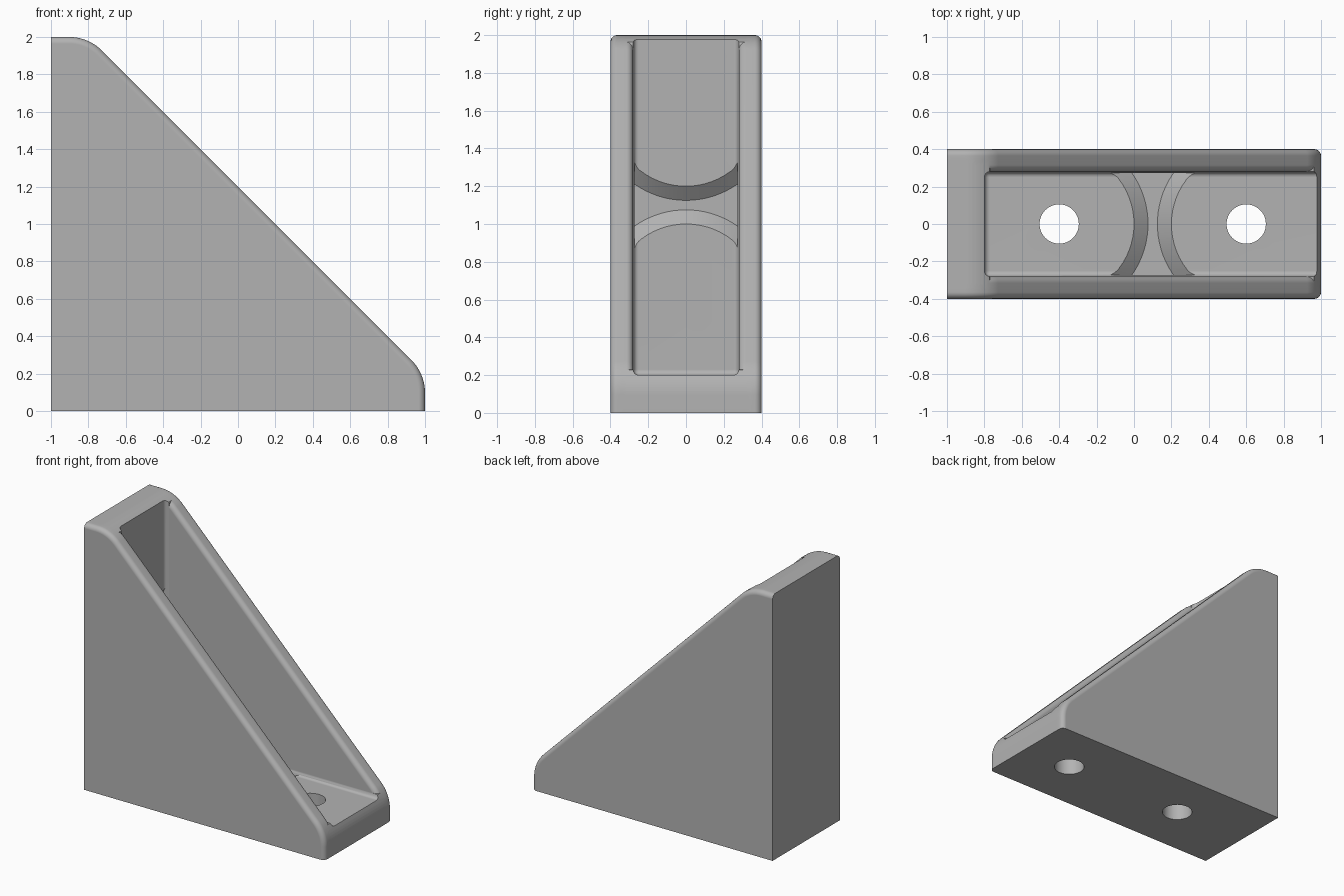
import bpy, bmesh
from math import sin, cos, pi, sqrt, radians
from mathutils import Matrix

if "Cube" in bpy.data.objects:
    bpy.data.objects.remove(bpy.data.objects["Cube"])

WALL_IN, HALF_W, PLATE = 0.28, 0.4, 0.2
HOLES, HOLE_R = (-0.4, 0.6), 0.105
SWAP = Matrix(((0, 0, 1, -1), (0, 1, 0, 0), (1, 0, 0, 1), (0, 0, 0, 1)))  # base <-> back

grey = bpy.data.materials.new("plain grey")
grey.use_nodes = True
grey.diffuse_color = (0.45, 0.45, 0.45, 1)
grey.node_tree.nodes["Principled BSDF"].inputs["Base Color"].default_value = grey.diffuse_color


def finish(bm, name):
    bmesh.ops.recalc_face_normals(bm, faces=bm.faces)
    mesh = bpy.data.meshes.new(name)
    bm.to_mesh(mesh)
    bm.free()
    mesh.materials.append(grey)
    ob = bpy.data.objects.new(name, mesh)
    bpy.context.collection.objects.link(ob)
    return ob


def prism(points, y0, y1):
    """Extrude an x-z outline along y."""
    bm = bmesh.new()
    face = bm.faces.new([bm.verts.new((x, y0, z)) for x, z in points])
    ext = bmesh.ops.extrude_face_region(bm, geom=[face])
    verts = [g for g in ext["geom"] if isinstance(g, bmesh.types.BMVert)]
    bmesh.ops.translate(bm, verts=verts, vec=(0, y1 - y0, 0))
    bmesh.ops.recalc_face_normals(bm, faces=bm.faces)
    return bm


def boolean(target, tool, operation):
    mod = target.modifiers.new(operation, "BOOLEAN")
    mod.object, mod.operation, mod.solver = tool, operation, "EXACT"
    bpy.context.view_layer.objects.active = target
    bpy.ops.object.modifier_apply(modifier=mod.name)
    bpy.data.objects.remove(tool)


# Rounded shoulder at the toe; the one at the top is its reflection
R, N = 0.25, 10
toe = [(1 - R + R * cos(pi / 4 * i / N), 0.2 - R * (sqrt(2) - 1) + R * sin(pi / 4 * i / N))
       for i in range(N + 1)]
head = [(z - 1, x + 1) for x, z in reversed(toe)]
outline = [(-1, 0), (1, 0)] + toe + head + [(-1, 2)]

# L-shaped plates, slightly thick so the pocket cutter leaves fillets
T = PLATE + 0.03
toe_low = [p for p in toe if p[1] < T]
head_low = [(z - 1, x + 1) for x, z in reversed(toe_low)]
ell = [(-1, 0), (1, 0)] + toe_low + [(toe_low[-1][0] - 0.01, T), (T - 1, T),
      (T - 1, toe_low[-1][0] + 0.99)] + head_low + [(-1, 2)]
bracket = finish(prism(ell, -0.34, 0.34), "corner_bracket")

# Pocket between the walls, with rounded inner corners
bm = prism([(PLATE - 1, PLATE), (3, PLATE), (3, 4), (PLATE - 1, 4)], -WALL_IN, WALL_IN)
inner = [e for e in bm.edges
         if all(v.co.x < 0 for v in e.verts) or all(v.co.z < 1 for v in e.verts)]
bmesh.ops.bevel(bm, geom=inner, offset=0.03, segments=4, profile=0.5, affect="EDGES")
boolean(bracket, finish(bm, "pocket_cutter"), "DIFFERENCE")

# Triangular side walls with rounded free edges
for side in (-1, 1):
    bm = prism(outline, side * WALL_IN, side * HALF_W)
    rim = [e for e in bm.edges
           if abs(e.verts[0].co.y - e.verts[1].co.y) < 1e-4
           and all(v.co.x > -1 + 1e-4 or v.co.z > 1.9 for v in e.verts)
           and all(v.co.z > 1e-4 or v.co.x > 0.9 for v in e.verts)]
    bmesh.ops.bevel(bm, geom=rim, offset=0.035, segments=5, profile=0.5, affect="EDGES")
    boolean(bracket, finish(bm, "side_wall"), "UNION")


def groove(bm):
    """Shallow channel left between two round pads."""
    ys = [WALL_IN * 0.97 * (i / 8 - 1) for i in range(17)]
    rings = []
    for y in ys:
        ring = []
        for sign, centre, r, z in ((1, HOLES[0], 0.475, 0.14), (-1, HOLES[1], 0.475, 0.14),
                                   (-1, HOLES[1], 0.375, 0.22), (1, HOLES[0], 0.375, 0.22)):
            ring.append(bm.verts.new((centre + sign * sqrt(r * r - y * y), y, z)))
        rings.append(ring)
    for a, b in zip(rings, rings[1:]):
        for k in range(4):
            j = (k + 1) % 4
            bm.faces.new((a[k], a[j], b[j], b[k]))
    bm.faces.new(rings[0])
    bm.faces.new(rings[-1])


def drill(x):
    def make(bm):
        bmesh.ops.create_cone(bm, cap_ends=True, segments=48, radius1=HOLE_R, radius2=HOLE_R,
                              depth=0.6, matrix=Matrix.Translation((x, 0, 0.1)))
    return make


# Bolt holes and grooves, in the base and again in the back plate
for make in (groove, drill(HOLES[0]), drill(HOLES[1])):
    for matrix in (Matrix.Identity(4), SWAP):
        bm = bmesh.new()
        make(bm)
        bm.transform(matrix)
        boolean(bracket, finish(bm, "cutter"), "DIFFERENCE")

# Smooth shading with crisp edges
bpy.ops.object.select_all(action="DESELECT")
bracket.select_set(True)
bpy.context.view_layer.objects.active = bracket
bpy.ops.object.shade_smooth_by_angle(angle=radians(35))
weighted = bracket.modifiers.new("weighted_normals", "WEIGHTED_NORMAL")
weighted.keep_sharp = True
